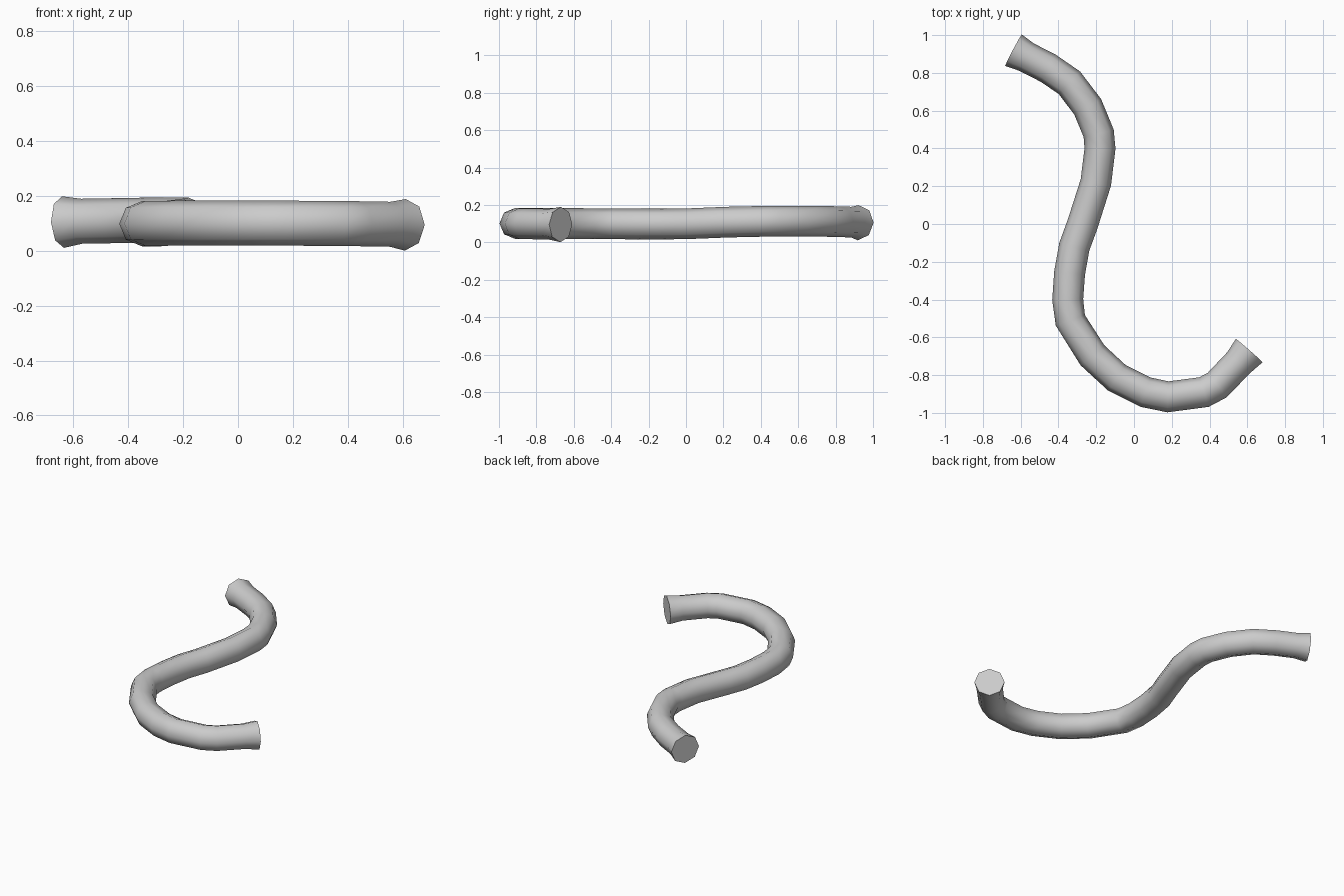
import bpy, bmesh, math
from mathutils import Vector

if "Cube" in bpy.data.objects:
    bpy.data.objects.remove(bpy.data.objects["Cube"])

# Centre line of the bent tube: x, y, z
PATH = [
    (-0.638, 0.920, 0.105), (-0.570, 0.884, 0.108), (-0.455, 0.825, 0.110),
    (-0.342, 0.748, 0.112), (-0.245, 0.620, 0.113), (-0.187, 0.480, 0.113),
    (-0.180, 0.400, 0.112), (-0.202, 0.220, 0.108), (-0.272, 0.000, 0.099),
    (-0.316, -0.120, 0.098), (-0.341, -0.260, 0.098), (-0.351, -0.400, 0.099),
    (-0.337, -0.510, 0.100), (-0.220, -0.695, 0.101), (-0.090, -0.815, 0.101),
    (0.060, -0.890, 0.101), (0.180, -0.915, 0.101), (0.370, -0.890, 0.100),
    (0.440, -0.853, 0.099), (0.555, -0.733, 0.097), (0.610, -0.670, 0.095),
]
SIDES = 8
RADIUS = 0.082
END_RADIUS = 0.094   # open ends flare slightly

pts = [Vector(p) for p in PATH]
last = len(pts) - 1
bm = bmesh.new()
rings = []
for i, p in enumerate(pts):
    a = (p - pts[max(i - 1, 0)]).normalized()
    b = (pts[min(i + 1, last)] - p).normalized()
    t = (a + b).normalized()
    side = t.cross(Vector((0, 0, 1))).normalized()
    up = side.cross(t)
    r = END_RADIUS if i in (0, last) else RADIUS
    rings.append([bm.verts.new(p + r * (math.cos(k * math.tau / SIDES) * side
                                        + math.sin(k * math.tau / SIDES) * up))
                  for k in range(SIDES)])

# Tube wall
for r0, r1 in zip(rings, rings[1:]):
    for k in range(SIDES):
        n = (k + 1) % SIDES
        bm.faces.new((r0[k], r0[n], r1[n], r1[k]))
# Flat end caps
bm.faces.new(rings[0][::-1])
bm.faces.new(rings[-1])
bmesh.ops.recalc_face_normals(bm, faces=bm.faces)

mesh = bpy.data.meshes.new("bent_tube")
bm.to_mesh(mesh)
bm.free()
tube = bpy.data.objects.new("bent_tube", mesh)
bpy.context.collection.objects.link(tube)
bpy.context.view_layer.objects.active = tube
tube.select_set(True)
bpy.ops.object.shade_smooth_by_angle(angle=math.radians(60))
